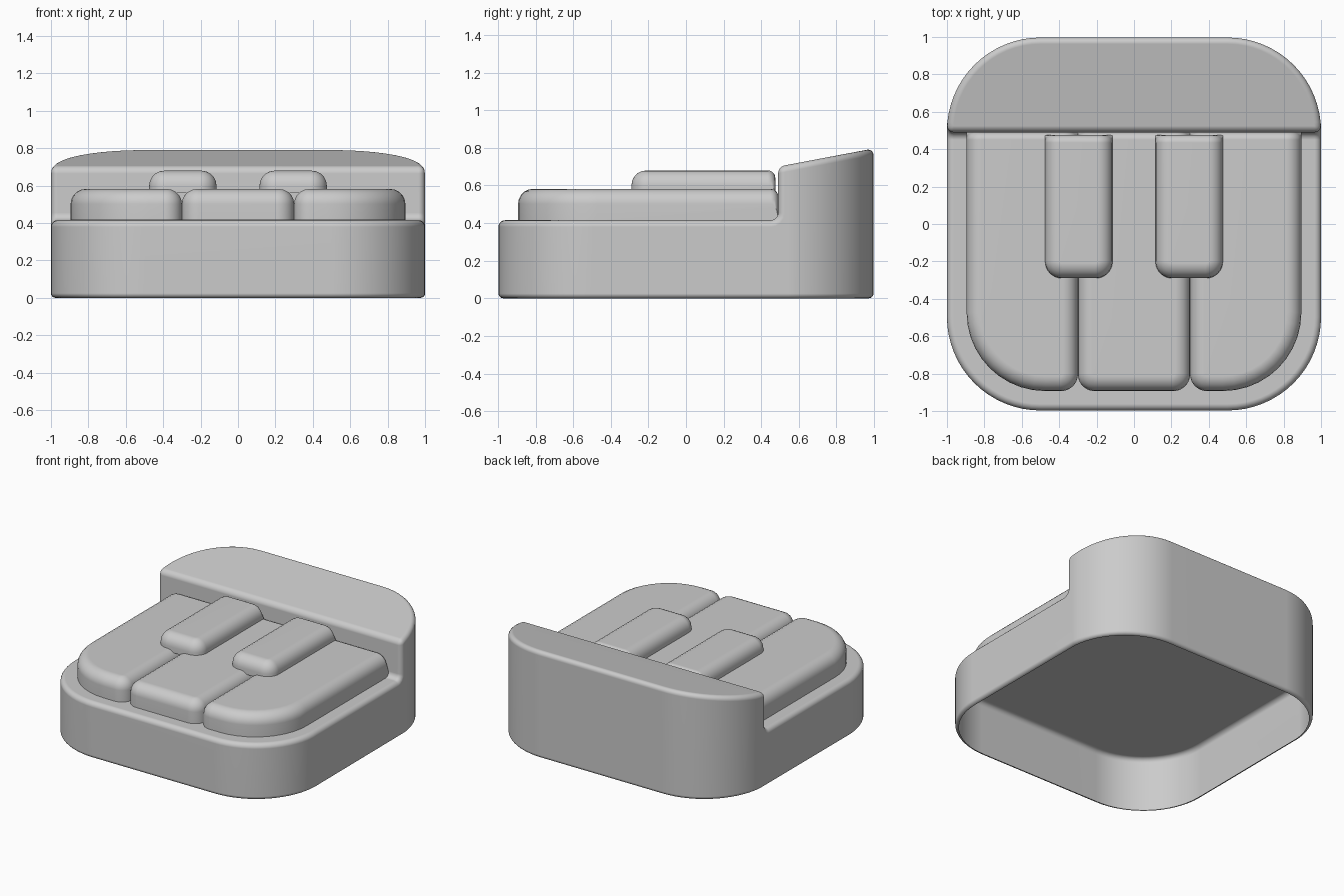
import bpy, bmesh
from math import cos, sin, pi, radians

if "Cube" in bpy.data.objects:
    bpy.data.objects.remove(bpy.data.objects["Cube"], do_unlink=True)

GREY = (0.6, 0.6, 0.6, 1.0)
mat = bpy.data.materials.new("grey")
mat.use_nodes = True
mat.diffuse_color = GREY
for node in mat.node_tree.nodes:
    if node.type == 'BSDF_PRINCIPLED':
        node.inputs["Base Color"].default_value = GREY


def rounded(x0, x1, y0, y1, radii, n):
    """Counter-clockwise rectangle; radii for front +x, back +x, back -x, front -x."""
    pts = []
    corners = [(x1, y0, -1, 1), (x1, y1, -1, -1), (x0, y1, 1, -1), (x0, y0, 1, 1)]
    for k, ((x, y, sx, sy), r) in enumerate(zip(corners, radii)):
        for i in range(n + 1 if r else 1):
            a = (k - 1 + i / n) * pi / 2
            pts.append((x + sx * r + r * cos(a), y + sy * r + r * sin(a)) if r else (x, y))
    return pts


def bevel(bm, edges, size):
    bmesh.ops.bevel(bm, geom=edges, offset=size, segments=5, profile=0.5,
                    affect='EDGES', clamp_overlap=False)


def finish(bm, name):
    mesh = bpy.data.meshes.new(name)
    bm.to_mesh(mesh)
    bm.free()
    mesh.materials.append(mat)
    ob = bpy.data.objects.new(name, mesh)
    bpy.context.collection.objects.link(ob)
    bpy.ops.object.select_all(action='DESELECT')
    ob.select_set(True)
    bpy.context.view_layer.objects.active = ob
    bpy.ops.object.shade_smooth_by_angle(angle=radians(35))
    wn = ob.modifiers.new("even_shading", 'WEIGHTED_NORMAL')
    wn.keep_sharp = True


# Body: open-bottomed rounded shell with a raised, sloping block along the back
def build_body():
    n = 16
    m = n + 1
    deck, step_y, fillet = 0.415, 0.49, 0.04
    pts = rounded(-1, 1, -0.997, 0.997, [0.5] * 4, n)
    front = list(range(3 * m, 4 * m)) + list(range(m))
    back = list(range(m + 1, 3 * m - 1))
    loop = front + back
    bm = bmesh.new()

    def slope(y):
        return 0.70 + 0.19 * (y - step_y)

    def step(x):
        # Filleted inner corner, then the upright edge of the raised block
        arc = [k * pi / 8 for k in range(5)]
        path = [(step_y - fillet + fillet * sin(a), deck + fillet - fillet * cos(a)) for a in arc]
        return [bm.verts.new((x, y, z)) for y, z in path + [(step_y, slope(step_y))]]

    low = {i: bm.verts.new((*pts[i], 0)) for i in loop}
    top = {i: bm.verts.new((*pts[i], deck if i in front else slope(pts[i][1]))) for i in loop}
    left, right = step(1), step(-1)
    between = {front[-1]: left[::-1], back[-1]: right}
    for i, j in zip(loop, loop[1:] + loop[:1]):
        bm.faces.new([low[i], low[j], top[j]] + between.get(i, []) + [top[i]])
    bm.faces.new([top[i] for i in front] + [left[0], right[0]])
    for k in range(len(left) - 1):
        bm.faces.new([left[k], left[k + 1], right[k + 1], right[k]])
    bm.faces.new([left[-1]] + [top[i] for i in back] + [right[-1]])
    bm.faces.new([low[i] for i in reversed(loop)])
    bmesh.ops.recalc_face_normals(bm, faces=bm.faces)
    bm.normal_update()

    def sharp(bottom):
        return [e for e in bm.edges if e.calc_face_angle(0) > 0.6
                and (max(v.co.z for v in e.verts) < 0.01) == bottom]
    bevel(bm, sharp(False), 0.035)
    bevel(bm, sharp(True), 0.025)

    # Open underside with a turned-in rim
    bm.normal_update()
    base = max((f for f in bm.faces if f.normal.z < -0.99), key=lambda f: f.calc_area())
    bmesh.ops.delete(bm, geom=[base], context='FACES_ONLY')
    finish(bm, "body")


# Keys: rounded slabs with soft front and side edges and a tighter rear edge
def build_key(name, x0, x1, y0, y1, z0, z1, radii):
    bm = bmesh.new()
    outline = rounded(x0, x1, y0, y1, radii, 10)
    face = bm.faces.new([bm.verts.new((x, y, z0)) for x, y in outline])
    out = bmesh.ops.extrude_face_region(bm, geom=[face])["geom"]
    bmesh.ops.translate(bm, vec=(0, 0, z1 - z0),
                        verts=[g for g in out if isinstance(g, bmesh.types.BMVert)])
    bmesh.ops.recalc_face_normals(bm, faces=bm.faces)

    def rear(e):
        return min(v.co.y for v in e.verts) > y1 - 0.0001

    def above(e, z):
        return min(v.co.z for v in e.verts) > z
    bevel(bm, [e for e in bm.edges if above(e, z1 - 0.001) and not rear(e)], 0.08)
    bevel(bm, [e for e in bm.edges if above(e, z0 + 0.001) and rear(e)], 0.04)
    finish(bm, name)


build_body()
SMALL, BIG = 0.09, 0.42
build_key("right_key", -0.895, -0.3, -0.893, 0.49, 0.416, 0.582, (SMALL, 0, 0, BIG))
build_key("middle_key", -0.3, 0.3, -0.893, 0.49, 0.416, 0.582, (SMALL, 0, 0, SMALL))
build_key("left_key", 0.3, 0.895, -0.893, 0.49, 0.416, 0.582, (BIG, 0, 0, SMALL))
for side, cx in (("right", -0.295), ("left", 0.295)):
    build_key(side + "_raised_key", cx - 0.18, cx + 0.18, -0.29, 0.475, 0.56, 0.68,
              (SMALL, 0, 0, SMALL))
